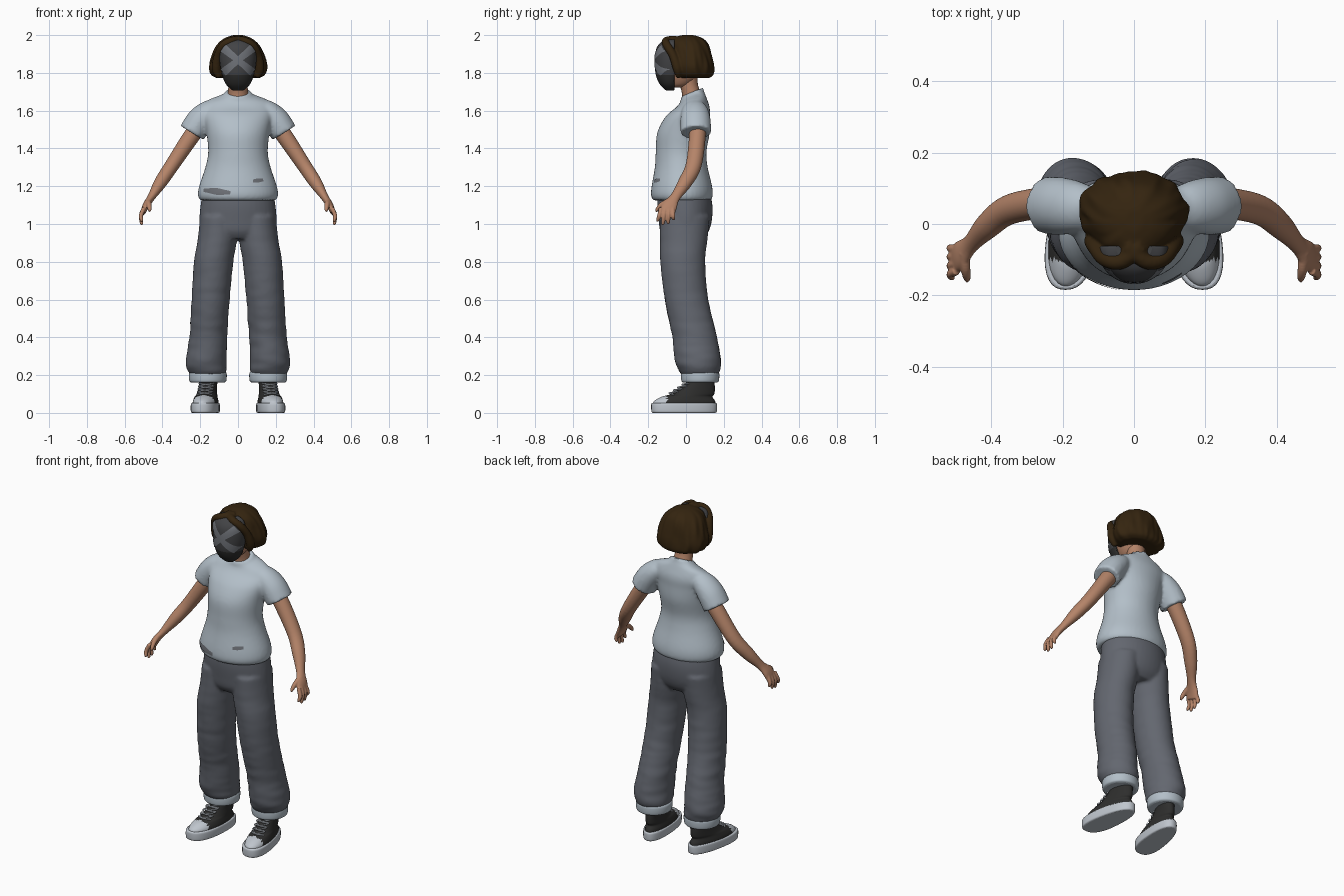
import bpy, bmesh, math
from mathutils import Vector, noise

cube = bpy.data.objects.get("Cube")
if cube:
    bpy.data.objects.remove(cube, do_unlink=True)


def material(name, *colour):
    mat = bpy.data.materials.new(name)
    mat.use_nodes = True
    mat.diffuse_color = (*colour, 1)
    mat.node_tree.nodes["Principled BSDF"].inputs["Base Color"].default_value = (*colour, 1)
    return mat


skin = material("skin", .46, .23, .14)
pale_cloth = material("pale blue grey cloth", .45, .52, .58)
trouser_grey = material("trouser grey", .125, .135, .16)
hair_brown = material("dark brown hair", .035, .018, .005)
mask_grey = material("dark mask grey", .055, .056, .06)
mark_grey = material("mid grey mark", .16, .17, .19)
near_black = material("near black", .027, .027, .026)
rubber_white = material("white rubber", .52, .56, .61)


def spline(rows, steps):
    """Smooth curve through rows of position and radii."""
    rows = [Vector(r if len(r) == 5 else (*r, r[3])) for r in rows]
    rows = [rows[0], *rows, rows[-1]]
    result = []
    for a, b, c, d in zip(rows, rows[1:], rows[2:], rows[3:]):
        for i in range(steps):
            t = i / steps
            result.append(b + (c - a) * (t / 2) + (a * 2 - b * 5 + c * 4 - d) * (t * t / 2)
                          + (b * 3 - a - c * 3 + d) * (t ** 3 / 2))
    return result + [rows[-1]]


def loft(bm, rows, sides=40, steps=6, level=True, shape=None, power=2):
    """Closed skin over elliptical sections, level or square to the path."""
    path = spline(rows, steps)
    centres = [Vector(p[:3]) for p in path]
    rings = []
    for i, (p, centre) in enumerate(zip(path, centres)):
        across, deep = Vector((1, 0, 0)), Vector((0, 1, 0))
        if not level:
            way = (centres[min(i + 1, len(path) - 1)] - centres[max(i - 1, 0)]).normalized()
            deep = (deep - way * deep.dot(way)).normalized()
            across = deep.cross(way)
        ring = []
        for k in range(sides):
            c, s = math.cos(math.tau * k / sides), math.sin(math.tau * k / sides)
            c, s = (math.copysign(abs(q) ** (2 / power), q) for q in (c, s))
            co = centre + across * (max(p[3], .001) * c) + deep * (max(p[4], .001) * s)
            ring.append(bm.verts.new(shape(co, centre) if shape else co))
        rings.append(ring)
    for low, high in zip(rings, rings[1:]):
        for k in range(sides):
            n = (k + 1) % sides
            bm.faces.new((low[k], low[n], high[n], high[k])).smooth = True
    bm.faces.new(rings[0][::-1])
    bm.faces.new(rings[-1])


def finish(name, bm, *mats, voxel=0, mirror=False, rule=None, solid=True):
    if solid:
        bmesh.ops.recalc_face_normals(bm, faces=bm.faces)
    mesh = bpy.data.meshes.new(name)
    bm.to_mesh(mesh)
    bm.free()
    obj = bpy.data.objects.new(name, mesh)
    bpy.context.collection.objects.link(obj)
    for mat in mats:
        mesh.materials.append(mat)
    if rule:
        for face in mesh.polygons:
            face.material_index = int(rule(face.center))
    if voxel:
        remesh = obj.modifiers.new("fuse", 'REMESH')
        remesh.mode, remesh.voxel_size, remesh.use_smooth_shade = 'VOXEL', voxel, True
        relax = obj.modifiers.new("relax", 'SMOOTH')
        relax.factor, relax.iterations = .5, 4
    if mirror:
        obj.modifiers.new("mirror", 'MIRROR').use_mirror_merge = False
    return obj


def plate(name, target, mat, x, z, length, width, angle=0, flare=0):
    """Thin painted strip laid on the front of a target."""
    bm = bmesh.new()
    along = Vector((math.cos(angle), 0, math.sin(angle)))
    up = Vector((-math.sin(angle), 0, math.cos(angle)))
    grid = []
    for i in range(25):
        s = i / 12 - 1
        half = width * (1 + flare * abs(s))
        grid.append([bm.verts.new(Vector((x, -.6, z)) + along * length * s + up * half * (j / 4 - 1))
                     for j in range(9)])
    for a, b in zip(grid, grid[1:]):
        for j in range(8):
            bm.faces.new((a[j], b[j], b[j + 1], a[j + 1])).smooth = True
    wrap = finish(name, bm, mat, solid=False).modifiers.new("lay on", 'SHRINKWRAP')
    wrap.target, wrap.wrap_method, wrap.wrap_mode = target, 'PROJECT', 'ABOVE_SURFACE'
    wrap.use_project_y, wrap.offset = True, .003


# Shirt: body with a tilted neckline, fused to two short sleeves
def neckline(co, centre):
    co.z += max(0, co.z - 1.6) * 4 * (co.y - .035)
    return co


bm = bmesh.new()
loft(bm, [(0, -.02, 1.125, .2, .153), (0, -.022, 1.15, .212, .163), (0, -.022, 1.2, .206, .16),
          (0, -.025, 1.3, .173, .14), (0, -.026, 1.38, .158, .134), (0, -.014, 1.48, .166, .139),
          (0, .006, 1.56, .18, .12), (0, .03, 1.61, .183, .096), (0, .037, 1.65, .165, .073),
          (0, .036, 1.672, .11, .064), (0, .033, 1.685, .077, .061), (0, .033, 1.7, .068, .058)],
     shape=neckline)
for side in (1, -1):
    loft(bm, [(side * .1, .045, 1.6, .05), (side * .15, .047, 1.596, .06, .07),
              (side * .2, .05, 1.55, .071, .08), (side * .243, .052, 1.483, .072, .081)], level=False)
shirt = finish("shirt", bm, pale_cloth, voxel=.01)
plate("hem_mark_right", shirt, mark_grey, -.11, 1.172, .07, .018, -.1, -.5)
plate("hem_mark_left", shirt, mark_grey, .105, 1.23, .027, .011, .1, -.3)


# Trousers: seat and two wide legs, with folds growing toward the ankles
def folds(co, centre):
    amount = .06 * (1.1 - co.z) * noise.noise(Vector((co.x * 8, co.y * 8, co.z * 26)))
    return centre + (co - centre) * (1 + amount)


bm = bmesh.new()
loft(bm, [(0, -.012, 1.18, .185, .135), (0, -.006, 1.1, .198, .146), (0, -.004, 1.02, .205, .141),
          (0, -.008, .96, .2, .128), (0, -.01, .92, .17, .1)])
for side in (1, -1):
    loft(bm, [(side * .1, -.006, 1.04, .1, .132), (side * .109, -.012, .92, .104, .126),
              (side * .129, -.017, .8, .104, .119), (side * .145, .003, .6, .101, .115),
              (side * .158, .046, .4, .1, .118), (side * .168, .062, .28, .107, .121),
              (side * .163, .07, .225, .102, .11), (side * .16, .075, .195, .085, .09)],
         shape=folds, steps=12)
finish("trousers", bm, trouser_grey, voxel=.009)

bm = bmesh.new()
loft(bm, [(.16, .075, .16, .086, .088), (.16, .075, .17, .098, .099),
          (.16, .075, .208, .1, .101), (.16, .075, .22, .09, .092)])
finish("trouser_cuffs", bm, pale_cloth, mirror=True)


# Shoes: toed out, narrower at the heel
def toe_out(co, centre):
    co.x = centre.x + (co.x - centre.x) * (1 - .8 * co.y) - .13 * co.y
    return co


bm = bmesh.new()
loft(bm, [(.168, -.01, 0, .063, .165), (.168, -.01, .008, .07, .173),
          (.168, -.01, .045, .07, .174), (.168, -.01, .053, .064, .168)], shape=toe_out, power=2.4)
finish("shoe_soles", bm, rubber_white, mirror=True)

bm = bmesh.new()
loft(bm, [(.168, -.01, .03, .064, .165), (.168, -.008, .06, .064, .163), (.168, .005, .085, .058, .135),
          (.168, .035, .1, .054, .115), (.168, .06, .13, .05, .093), (.166, .08, .17, .05, .07),
          (.166, .08, .2, .05, .068)], shape=toe_out)
finish("shoe_uppers", bm, near_black, rubber_white, mirror=True, rule=lambda c: c.y < -.1)

bm = bmesh.new()
for i in range(4):
    z = .097 + .015 * i
    front = -.088 + 1.5 * (z - .1)
    for side in (1, -1):
        loft(bm, [(.168 - side * .04, front + .028, z, .004), (.168, front + .004, z + .008, .004),
                  (.168 + side * .04, front + .042, z + .014, .004)],
             sides=8, level=False, shape=toe_out)
finish("shoe_laces", bm, rubber_white, mirror=True)

# Arms with hands: limb, four fingers and a thumb fused together
bm = bmesh.new()
loft(bm, [(.19, .06, 1.54, .045), (.25, .06, 1.46, .044), (.35, .04, 1.31, .038, .042),
          (.41, -.005, 1.22, .034, .037), (.457, -.055, 1.145, .021, .027),
          (.486, -.085, 1.1, .018, .04), (.503, -.1, 1.06, .014, .041)], level=False)
for root, tip, end in ((-.132, -.15, 1.012), (-.111, -.122, .995), (-.09, -.094, 1), (-.07, -.066, 1.02)):
    loft(bm, [(.497, root, 1.085, .012), (.514, (root + tip) / 2, 1.045, .0115),
              (.51, tip, end + .008, .009), (.508, tip, end, .004)], sides=12, level=False)
loft(bm, [(.475, -.08, 1.125, .016), (.472, -.125, 1.105, .014), (.468, -.15, 1.08, .011),
          (.468, -.16, 1.065, .005)], sides=12, level=False)
finish("arms_and_hands", bm, skin, voxel=.004, mirror=True)

# Neck and head
bm = bmesh.new()
loft(bm, [(0, .035, 1.6, .058), (0, .03, 1.68, .054, .05), (0, .015, 1.74, .051, .048),
          (0, .01, 1.8, .055, .05)])
loft(bm, [(0, -.045, 1.722, .025, .03), (0, -.03, 1.74, .055, .06), (0, -.02, 1.79, .08, .09),
          (0, -.01, 1.86, .088, .095), (0, 0, 1.93, .075, .08), (0, 0, 1.96, .03, .03)])
finish("head_and_neck", bm, skin)


# Face mask: curved shell cut flat behind, dark below the cheek line
def flat_back(co, centre):
    co.y = min(co.y, -.062)
    return co


bm = bmesh.new()
loft(bm, [(0, -.085, 1.708, .03, .022), (0, -.083, 1.74, .064, .056), (0, -.077, 1.79, .084, .083),
          (0, -.075, 1.86, .097, .09), (0, -.075, 1.925, .097, .083), (0, -.075, 1.962, .083, .058),
          (0, -.07, 1.978, .05, .03)], sides=48, shape=flat_back)
mask = finish("face_mask", bm, mask_grey, near_black, rule=lambda c: c.z < 1.79)
for side in (1, -1):
    plate("mask_cross_bar", mask, mark_grey, 0, 1.867, .1, .015, side * .7, .45)


# Hair: wavy bob with two locks framing the mask
def locks(co, centre):
    out = co - centre
    way = out.normalized()
    wave = noise.noise(Vector((way.x * 5, way.y * 5, co.z * 9)))
    return centre + out * (1 + .09 * wave)


bm = bmesh.new()
loft(bm, [(0, .04, 1.772, .11, .083), (0, .04, 1.79, .14, .104), (0, .035, 1.83, .153, .111),
          (0, .03, 1.88, .143, .109), (0, .02, 1.93, .123, .106), (0, .01, 1.965, .096, .098),
          (0, .008, 1.988, .062, .07), (0, .01, 2, .025, .03)], sides=64, shape=locks)
for side in (1, -1):
    loft(bm, [(-side * .02, -.06, 1.972, .026), (side * .035, -.105, 1.968, .022),
              (side * .08, -.098, 1.942, .022), (side * .106, -.068, 1.89, .022),
              (side * .115, -.045, 1.82, .024), (side * .1, -.04, 1.775, .012)], level=False)
finish("hair", bm, hair_brown, voxel=.006)
